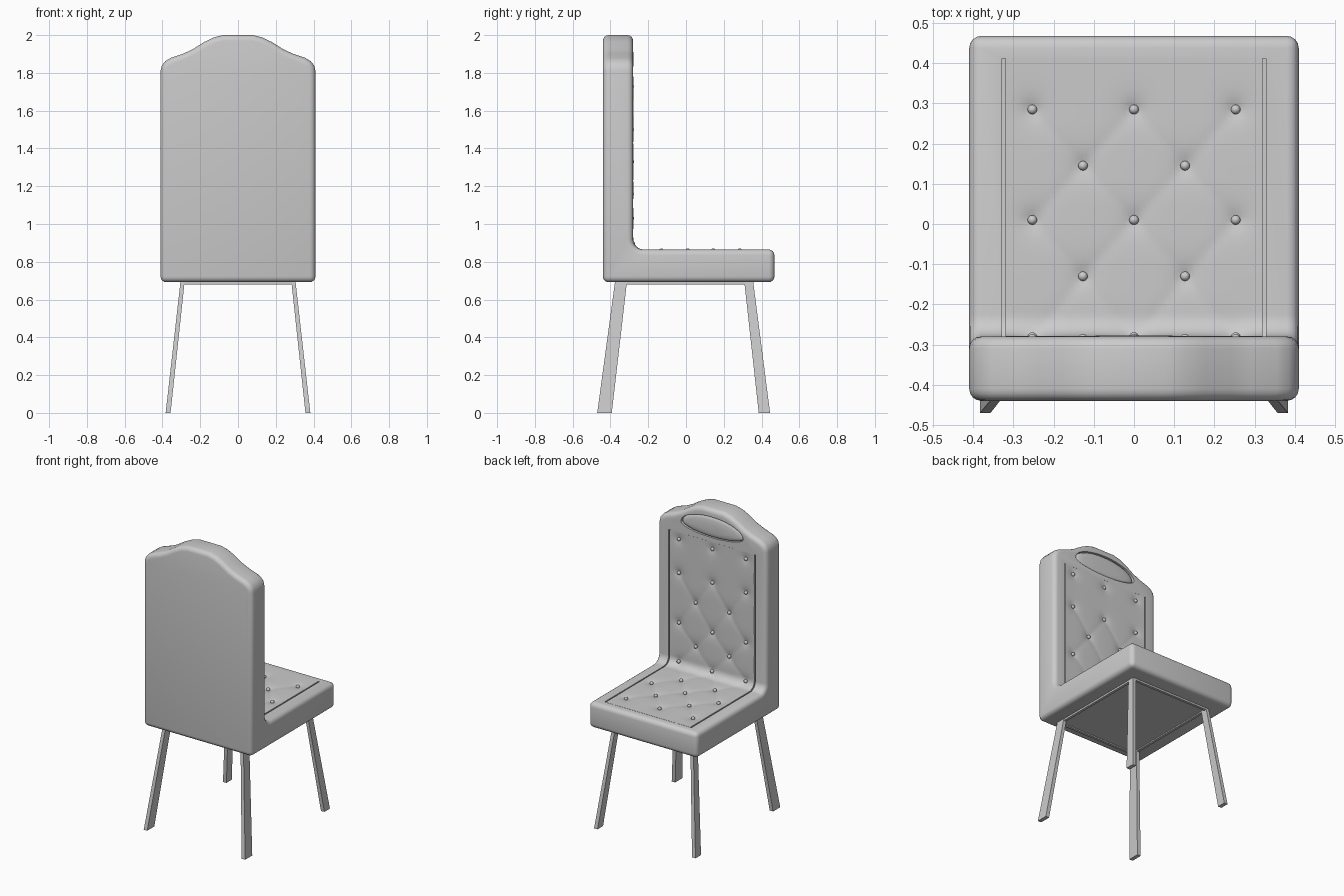
import bpy, bmesh, math
from mathutils import Vector

cube = bpy.data.objects.get("Cube")
if cube:
    bpy.data.objects.remove(cube, do_unlink=True)

grey = bpy.data.materials.new("light grey")
grey.use_nodes = True
grey.diffuse_color = (0.6, 0.6, 0.6, 1)
grey.node_tree.nodes["Principled BSDF"].inputs["Base Color"].default_value = grey.diffuse_color


def make(name, bm):
    """Turn a bmesh into a linked object."""
    bmesh.ops.recalc_face_normals(bm, faces=bm.faces)
    me = bpy.data.meshes.new(name)
    bm.to_mesh(me)
    bm.free()
    me.materials.append(grey)
    ob = bpy.data.objects.new(name, me)
    bpy.context.collection.objects.link(ob)
    return ob


def prism(name, points, offset):
    """Extrude a closed outline by an offset vector."""
    bm = bmesh.new()
    face = bm.faces.new([bm.verts.new(p) for p in points])
    out = bmesh.ops.extrude_face_region(bm, geom=[face])
    bmesh.ops.translate(bm, vec=offset, verts=[v for v in out["geom"] if isinstance(v, bmesh.types.BMVert)])
    return make(name, bm)


def smooth(ob, degrees=35):
    bpy.ops.object.select_all(action="DESELECT")
    ob.select_set(True)
    bpy.context.view_layer.objects.active = ob
    bpy.ops.object.shade_smooth_by_angle(angle=math.radians(degrees))


def boolean(ob, cutter, operation):
    mod = ob.modifiers.new("cut", "BOOLEAN")
    mod.object, mod.operation, mod.solver = cutter, operation, "EXACT"
    cutter.hide_render = True


def bake(ob, cutters):
    """Apply the modifier stack and drop the cutters."""
    dg = bpy.context.evaluated_depsgraph_get()
    ob.data = bpy.data.meshes.new_from_object(ob.evaluated_get(dg))
    ob.modifiers.clear()
    for c in cutters:
        bpy.data.objects.remove(c, do_unlink=True)


# Path over the seat top, round the inner corner and up the backrest
SEAT_Z, BACK_Y, R = 0.865, -0.28, 0.055
FRONT, TOP = 0.412, 1.78
FLAT = FRONT - (BACK_Y + R)
ARC = R * math.pi / 2
LENGTH = FLAT + ARC + TOP - SEAT_Z - R


def path(s, h=0.0):
    """(y, z) at distance s along the path, raised by h."""
    if s < FLAT:
        return FRONT - s, SEAT_Z + h
    if s < FLAT + ARC:
        a = (s - FLAT) / R
        return BACK_Y + R - (R - h) * math.sin(a), SEAT_Z + R - (R - h) * math.cos(a)
    return BACK_Y + h, SEAT_Z + R + s - FLAT - ARC


# Upholstered body: L section trimmed to the crested outline
inner = [path(FLAT + ARC * i / 8) for i in range(9)]
section = [(0.468, 0.692), (0.468, SEAT_Z)] + inner + [(BACK_Y, 2.1), (-0.44, 2.1), (-0.44, 0.692)]
body = prism("upholstered_body", [(-0.5, y, z) for y, z in section], (1, 0, 0))
crest = [(0.41, 0.6), (0.41, 1.81), (0.403, 1.84), (0.385, 1.862), (0.355, 1.88), (0.29, 1.902),
         (0.24, 1.925), (0.18, 1.963), (0.13, 1.987), (0.08, 2.0)]
outline = crest + [(-x, z) for x, z in reversed(crest)]
trim = prism("outline_trim", [(x, -0.6, z) for x, z in outline], (0, 1.2, 0))
boolean(body, trim, "INTERSECT")
bev = body.modifiers.new("round", "BEVEL")
bev.width, bev.segments, bev.angle_limit = 0.03, 4, math.radians(40)
bake(body, [trim])

# Channel that holds the tufted panel
samples = [0, FLAT] + [FLAT + ARC * i / 8 for i in range(1, 9)] + [LENGTH]
loop = [path(s, -0.02) for s in samples] + [path(s, 0.03) for s in reversed(samples)]
channel = prism("channel_cut", [(-0.328, y, z) for y, z in loop], (0.656, 0, 0))
boolean(body, channel, "DIFFERENCE")


# Crest medallion outline: a wide oval, flatter below
def oval(scale):
    pts = []
    for i in range(48):
        a = math.tau * i / 48
        pts.append((0.235 * scale * math.cos(a), 1.86 + scale * math.sin(a) * (0.09 if math.sin(a) > 0 else 0.05)))
    return pts


recess = prism("medallion_cut", [(x, BACK_Y - 0.018, z) for x, z in oval(1)], (0, 0.05, 0))
boolean(body, recess, "DIFFERENCE")
bake(body, [channel, recess])
smooth(body)

# Domed cushion inside the medallion recess
bm = bmesh.new()
rings = []
for scale, depth in ((0.985, -0.018), (0.96, -0.01), (0.9, -0.005), (0.75, -0.001), (0.4, 0.002)):
    rings.append([bm.verts.new((x, BACK_Y + depth, z)) for x, z in oval(scale)])
for a, b in zip(rings, rings[1:]):
    for i in range(48):
        j = (i + 1) % 48
        bm.faces.new((a[i], a[j], b[j], b[i]))
bm.faces.new(rings[-1])
smooth(make("crest_medallion", bm), 60)

# Button layout along the path: rows of three and rows of two
seat_s = lambda y: FRONT - y
back_s = lambda z: FLAT + ARC + z - SEAT_Z - R
threes = [seat_s(0.285), seat_s(0.01), FLAT + ARC * 0.75, back_s(1.16), back_s(1.5), back_s(1.73)]
twos = [seat_s(0.145), seat_s(-0.13), back_s(1.03), back_s(1.33)]
buttons = [Vector((x, s)) for s in threes for x in (-0.253, 0, 0.253)]
buttons += [Vector((x, s)) for s in twos for x in (-0.127, 0.127)]
folds = [(a, b) for i, a in enumerate(buttons) for b in buttons[:i]
         if abs(abs(a.x - b.x) - 0.127) < 0.01 and (a - b).length < 0.25]


def height(x, s):
    """Padding height: dimples at the buttons and soft folds between them."""
    p = Vector((x, s))
    near = min((p - b).length for b in buttons)
    fold = 1.0
    for a, b in folds:
        d = b - a
        t = min(1, max(0, (p - a).dot(d) / d.length_squared))
        fold = min(fold, (p - a - d * t).length)
    return 0.001 - 0.014 * math.exp(-near / 0.025) - 0.003 * math.exp(-fold / 0.015)


# Tufted panel
NX, NS, HALF = 56, 140, 0.32
bm = bmesh.new()
grid = []
for j in range(NS + 1):
    row = []
    for i in range(NX + 1):
        x = HALF * (2 * min(max(i - 1, 0), NX - 2) / (NX - 2) - 1)
        s = LENGTH * min(max(j - 1, 0), NS - 2) / (NS - 2)
        rim = i in (0, NX) or j in (0, NS)
        y, z = path(s, -0.022 if rim else height(x, s))
        row.append(bm.verts.new((x, y, z)))
    grid.append(row)
for a, b in zip(grid, grid[1:]):
    for i in range(NX):
        bm.faces.new((a[i], a[i + 1], b[i + 1], b[i]))
bmesh.ops.remove_doubles(bm, verts=bm.verts, dist=0.00001)
panel = make("tufted_panel", bm)
smooth(panel, 45)

# Buttons
bm = bmesh.new()
for b in buttons:
    y, z = path(b.y, -0.006)
    out = bmesh.ops.create_uvsphere(bm, u_segments=12, v_segments=8, radius=0.012)
    bmesh.ops.translate(bm, vec=(b.x, y, z), verts=out["verts"])
smooth(make("buttons", bm), 60)


# Frame under the seat: four rails round a thin board
def box(name, x0, x1, y0, y1, z0, z1):
    return prism(name, [(x0, y0, z0), (x1, y0, z0), (x1, y1, z0), (x0, y1, z0)], (0, 0, z1 - z0))


box("under_board", -0.29, 0.29, -0.36, 0.345, 0.688, 0.7)
for side, sign in (("left", 1), ("right", -1)):
    box(side + "_rail", *sorted((sign * 0.285, sign * 0.303)), -0.37, 0.355, 0.68, 0.71)
box("front_rail", -0.285, 0.285, 0.337, 0.355, 0.68, 0.71)
box("back_rail", -0.285, 0.285, -0.37, -0.352, 0.68, 0.71)

# Splayed legs
for end, top, foot in (("front", (0.308, 0.355), (0.385, 0.445)), ("back", (-0.375, -0.312), (-0.47, -0.393))):
    for side, sign in (("left", 1), ("right", -1)):
        bm = bmesh.new()
        rects = []
        for (y0, y1), x0, x1, z in ((foot, 0.357, 0.383, 0), (top, 0.282, 0.304, 0.7)):
            rects.append([bm.verts.new((sign * x, y, z)) for x, y in ((x0, y0), (x1, y0), (x1, y1), (x0, y1))])
            bm.faces.new(rects[-1])
        for i in range(4):
            j = (i + 1) % 4
            bm.faces.new((rects[0][i], rects[0][j], rects[1][j], rects[1][i]))
        make(f"{end}_{side}_leg", bm)
